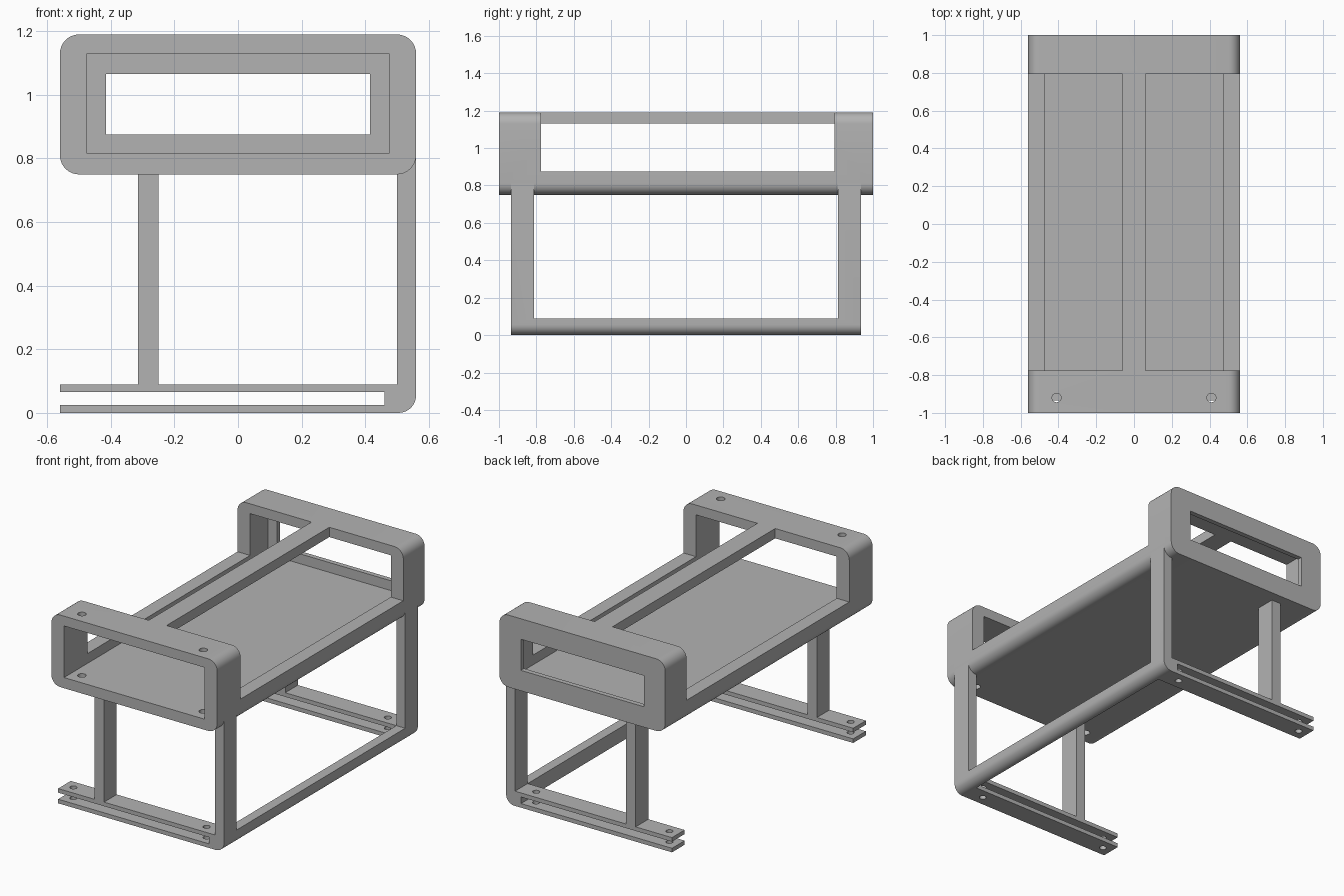
import bpy, bmesh, math

default = bpy.data.objects.get("Cube")
if default:
    bpy.data.objects.remove(default, do_unlink=True)

grey = bpy.data.materials.new("plain grey")
grey.use_nodes = True
colour = (0.45, 0.45, 0.45, 1)
grey.diffuse_color = colour
grey.node_tree.nodes["Principled BSDF"].inputs["Base Color"].default_value = colour


def prism(name, points, y0, y1):
    """Extrude an x-z outline along y."""
    bm = bmesh.new()
    face = bm.faces.new([bm.verts.new((x, y0, z)) for x, z in points])
    ext = bmesh.ops.extrude_face_region(bm, geom=[face])
    verts = [v for v in ext["geom"] if isinstance(v, bmesh.types.BMVert)]
    bmesh.ops.translate(bm, verts=verts, vec=(0, y1 - y0, 0))
    bmesh.ops.recalc_face_normals(bm, faces=bm.faces[:])
    mesh = bpy.data.meshes.new(name)
    bm.to_mesh(mesh)
    bm.free()
    mesh.materials.append(grey)
    obj = bpy.data.objects.new(name, mesh)
    bpy.context.collection.objects.link(obj)
    return obj


def box(name, x0, x1, y0, y1, z0, z1):
    return prism(name, [(x0, z0), (x1, z0), (x1, z1), (x0, z1)], y0, y1)


def arc(cx, cz, r, start, steps=8):
    """Quarter-circle corner points."""
    angles = [math.radians(start + 90 * i / steps) for i in range(steps + 1)]
    return [(cx + r * math.cos(a), cz + r * math.sin(a)) for a in angles]


def drill(x, y, z0, z1, r=0.024):
    bpy.ops.mesh.primitive_cylinder_add(vertices=24, radius=r, depth=z1 - z0,
                                        location=(x, y, (z0 + z1) / 2))
    return bpy.context.object


def cut(target, cutters):
    """Subtract cutters, then bake the result and discard them."""
    for c in cutters:
        c.hide_render = True
        mod = target.modifiers.new("cut", "BOOLEAN")
        mod.operation = "DIFFERENCE"
        mod.solver = "EXACT"
        mod.object = c
        bpy.ops.object.select_all(action="DESELECT")
        bpy.context.view_layer.objects.active = target
        target.select_set(True)
        bpy.ops.object.modifier_apply(modifier=mod.name)
        bpy.data.objects.remove(c, do_unlink=True)


def smooth(obj):
    bpy.ops.object.select_all(action="DESELECT")
    bpy.context.view_layer.objects.active = obj
    obj.select_set(True)
    bpy.ops.object.shade_smooth_by_angle(angle=math.radians(30))


W, BOTTOM, TOP, R = 0.56, 0.75, 1.19, 0.06

# Tray body: rounded tube with end hoops, side rails, floor and centre beam
outline = (arc(W - R, BOTTOM + R, R, 270) + arc(W - R, TOP - R, R, 0)
           + arc(R - W, TOP - R, R, 90) + arc(R - W, BOTTOM + R, R, 180))
tray = prism("tray_body", outline, -1, 1)
cutters = [
    box("cavity", -0.475, 0.475, -1.1, 0.97, 0.815, 1.13),
    box("rear_window", -0.415, 0.415, 0.9, 1.1, 0.875, 1.065),
    box("side_opening", -0.7, 0.7, -0.775, 0.795, 0.875, 1.13),
]
for s in (-1, 1):
    x0, x1 = sorted((s * 0.06, s * 0.7))
    cutters.append(box("top_opening", x0, x1, -0.775, 0.795, 1.0, 1.3))
    cutters.append(drill(s * 0.41, -0.92, 0.7, 1.3))
cut(tray, cutters)
smooth(tray)

# Side frame: two posts and a base rail with a rounded lower edge
frame = prism("side_frame", [(0.5, 0)] + arc(W - 0.055, 0.055, 0.055, 270)
              + [(W, 0.81), (0.5, 0.81)], -0.935, 0.935)
cut(frame, [box("frame_window", 0.4, 0.7, -0.813, 0.813, 0.09, BOTTOM),
            box("frame_gap", 0.4, 0.7, -0.813, 0.813, 0.7, 0.9)])
smooth(frame)

# Slotted feet and inner legs at both ends
for end, s in (("front", -1), ("rear", 1)):
    y0, y1 = sorted((s * 0.935, s * 0.813))
    foot = box(end + "_slotted_foot", -W, 0.5, y0, y1, 0, 0.09)
    cut(foot, [box("slot", -0.7, 0.46, y0 - 0.1, y1 + 0.1, 0.025, 0.065),
               drill(-0.5, s * 0.874, -0.1, 0.2, 0.02),
               drill(0.4, s * 0.874, -0.1, 0.2, 0.02)])
    smooth(foot)
    box(end + "_leg", -0.315, -0.25, y0, y1, 0.09, BOTTOM)
